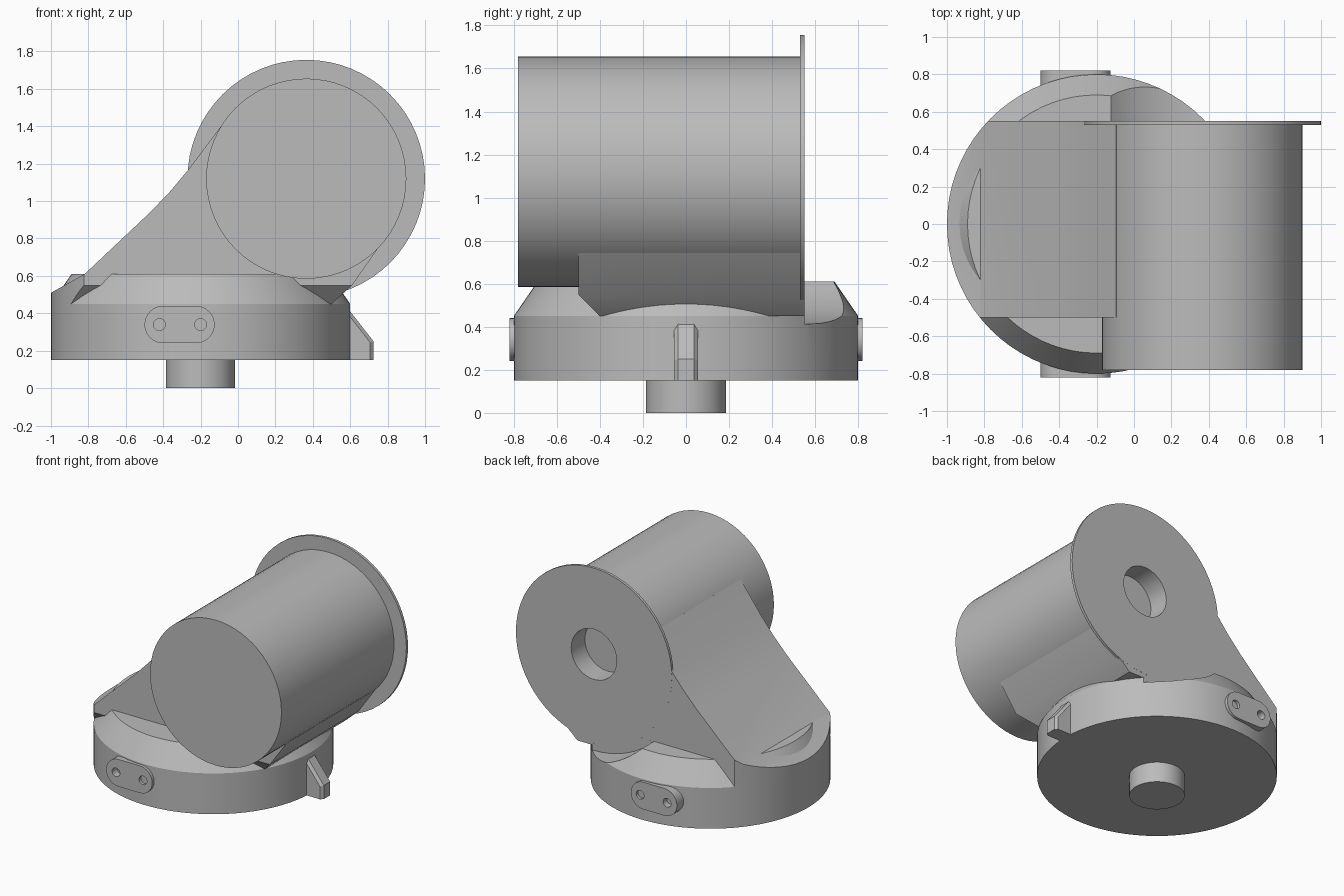
import bpy, bmesh
from math import sin, cos, pi
from mathutils import Vector

if "Cube" in bpy.data.objects:
    bpy.data.objects.remove(bpy.data.objects["Cube"])

grey = bpy.data.materials.new("plain grey")
grey.use_nodes = True
grey.diffuse_color = (0.5, 0.5, 0.5, 1)
grey.node_tree.nodes["Principled BSDF"].inputs["Base Color"].default_value = (0.5, 0.5, 0.5, 1)

BASE_X = -0.2             # axis of the round base
BASE_R = 0.8
BARREL = (0.365, 1.12)    # barrel axis in x, z
BACK = 0.55               # rear plane of the housing


def arc(cx, cy, r, start, end, n):
    return [(cx + r * cos(start + (end - start) * i / n),
             cy + r * sin(start + (end - start) * i / n)) for i in range(n + 1)]


def circle(cx, cy, r, n=64):
    return arc(cx, cy, r, 0, 2 * pi, n)[:-1]


def make(name, bm):
    bmesh.ops.recalc_face_normals(bm, faces=bm.faces)
    mesh = bpy.data.meshes.new(name)
    bm.to_mesh(mesh)
    bm.free()
    mesh.materials.append(grey)
    ob = bpy.data.objects.new(name, mesh)
    bpy.context.collection.objects.link(ob)
    return ob


def prism_bm(outline, lo, hi, axis="y"):
    """Extrude an outline: x,z along y, or x,y along z."""
    bm = bmesh.new()
    place = (lambda p, d: (p[0], d, p[1])) if axis == "y" else (lambda p, d: (p[0], p[1], d))
    face = bm.faces.new([bm.verts.new(place(p, lo)) for p in outline])
    out = bmesh.ops.extrude_face_region(bm, geom=[face])
    shift = Vector(place((0, 0), hi - lo))
    bmesh.ops.translate(bm, vec=shift, verts=[v for v in out["geom"] if isinstance(v, bmesh.types.BMVert)])
    return bm


def prism(name, outline, lo, hi, axis="y"):
    return make(name, prism_bm(outline, lo, hi, axis))


def boolean(ob, cutter, operation="DIFFERENCE"):
    mod = ob.modifiers.new("cut", "BOOLEAN")
    mod.operation = operation
    mod.solver = "EXACT"
    mod.object = cutter
    bpy.context.view_layer.objects.active = ob
    bpy.ops.object.modifier_apply(modifier=mod.name)


def discard(*obs):
    for ob in obs:
        bpy.data.objects.remove(ob)


def smooth(ob):
    bpy.ops.object.select_all(action="DESELECT")
    ob.select_set(True)
    bpy.context.view_layer.objects.active = ob
    bpy.ops.object.shade_smooth_by_angle(angle=0.4)


# Round base with a peg below and a sloped shoulder
bm = bmesh.new()
profile = [(0, 0), (0.185, 0), (0.185, 0.15), (BASE_R, 0.15), (BASE_R, 0.45), (0.69, 0.61), (0, 0.61)]
verts = [bm.verts.new((BASE_X + r, 0, z)) for r, z in profile]
edges = [bm.edges.new(pair) for pair in zip(verts, verts[1:])]
bmesh.ops.spin(bm, geom=verts + edges, cent=(BASE_X, 0, 0), axis=(0, 0, 1),
               angle=2 * pi, steps=72, use_merge=True)
bmesh.ops.remove_doubles(bm, verts=bm.verts, dist=0.0005)
base = make("round_base", bm)

# Clearance behind the flange
clearance = prism("clearance_cutter", circle(*BARREL, 0.707), BACK, 1.0)
boolean(base, clearance)

# Sloping housing, with its lower front edge chamfered
side = [(-1.05, 0.45), (-1.05, 0.482), (-0.82, 0.61), (-0.47, 0.94), (-0.36, 1.055),
        (-0.26, 1.175), (-0.095, 1.395), (0.745, 0.742), (0.61, 0.55), (0.5, 0.45)]
bm = prism_bm(side, -0.5, BACK - 0.0005)
cut = bmesh.ops.bisect_plane(bm, geom=bm.verts[:] + bm.edges[:] + bm.faces[:],
                             plane_co=(0, -0.5, 0.55), plane_no=(0, -1, -1), clear_outer=True)
bmesh.ops.holes_fill(bm, edges=[e for e in bm.edges if e.is_boundary])
housing = make("sloping_housing", bm)
round_end = arc(BASE_X, 0, BASE_R, pi / 2, 3 * pi / 2, 36) + [(1.2, -BASE_R), (1.2, BASE_R)]
limit = prism("round_end_cutter", round_end, 0.2, 2, "z")
boolean(housing, limit, "INTERSECT")

# Barrel and its rear flange
barrel = prism("barrel", circle(*BARREL, 0.535), -0.78, 0.535)
flange = prism("flange", circle(*BARREL, 0.635), 0.53, BACK)

# Blind hole in the back
bore = prism("bore_cutter", circle(*BARREL, 0.185, 40), 0.39, 0.7)
for ob in (housing, barrel, flange):
    boolean(ob, bore)
discard(clearance, limit, bore)

# Lugs with two holes, front and back
parts = [base, housing, barrel, flange]
for label, s in (("front", -1), ("back", 1)):
    outline = arc(-0.225, 0.34, 0.1, -pi / 2, pi / 2, 16) + arc(-0.4, 0.34, 0.1, pi / 2, 3 * pi / 2, 16)
    lo, hi = sorted((s * 0.7, s * 0.82))
    lug = prism(label + "_lug", outline, lo, hi)
    for x in (-0.42, -0.2):
        hole = prism("hole_cutter", circle(x, 0.34, 0.032, 20), *sorted((s * 0.76, s * 0.9)))
        boolean(lug, hole)
        discard(hole)
    parts.append(lug)

# Pointer fin on the left side, outer edges chamfered
bm = prism_bm([(0.55, 0.15), (0.725, 0.15), (0.725, 0.25), (0.6, 0.41), (0.55, 0.474)], -0.055, 0.055)
outer = []
for e in bm.edges:
    a, b = (v.co for v in e.verts)
    mid = (a + b) / 2
    if abs(a.y - b.y) < 0.001 and mid.x > 0.56 and mid.z > 0.16:
        outer.append(e)
bmesh.ops.bevel(bm, geom=outer, offset=0.018, segments=1, affect="EDGES")
make("pointer_fin", bm)

for ob in parts:
    smooth(ob)
